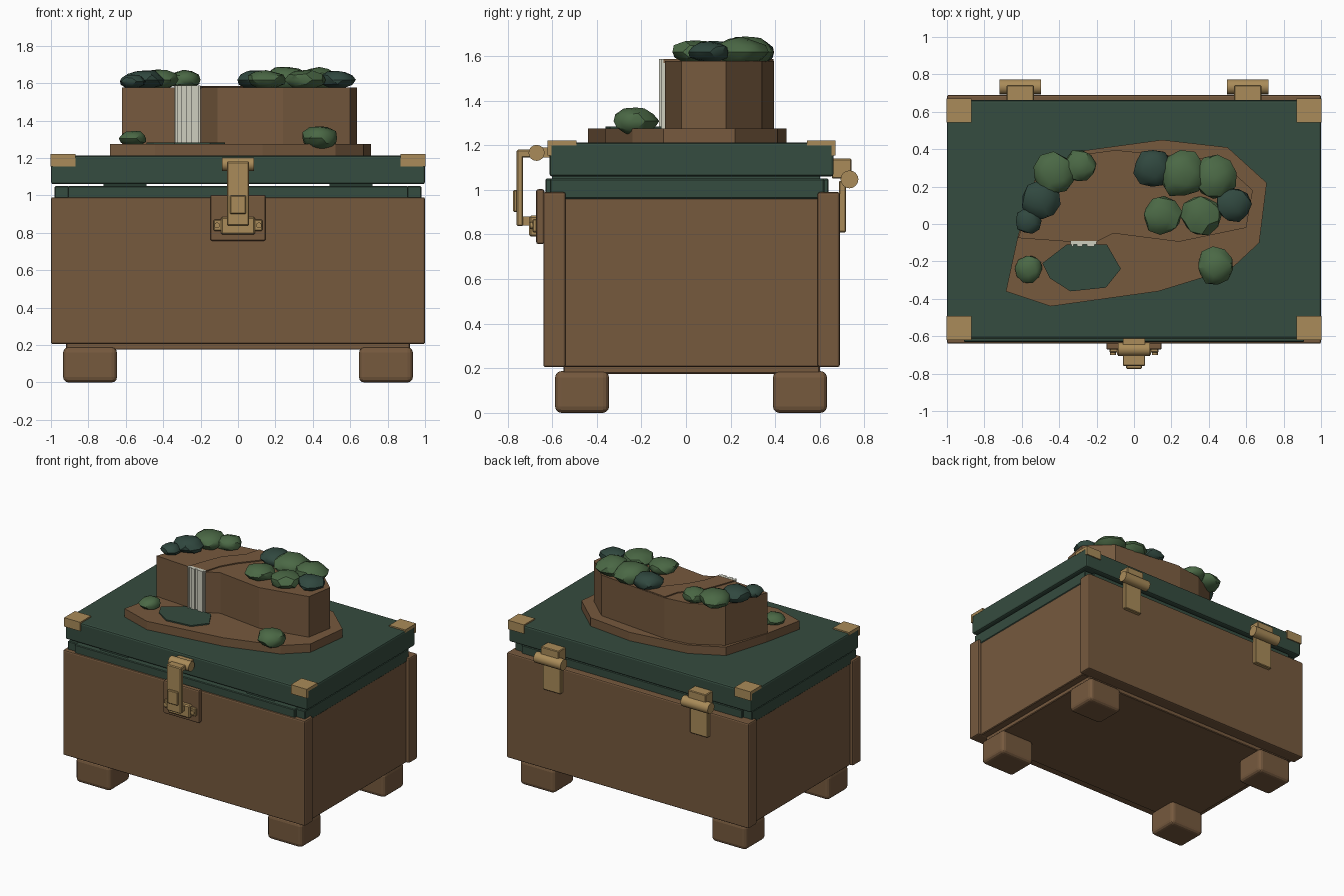
import bpy
import bmesh
import math
import random
from mathutils import Vector

random.seed(4)

default_cube = bpy.data.objects.get("Cube")
if default_cube:
    bpy.data.objects.remove(default_cube, do_unlink=True)


def make_material(name, red, green, blue):
    material = bpy.data.materials.new(name)
    material.use_nodes = True
    color = (red, green, blue, 1)
    material.diffuse_color = color
    material.node_tree.nodes["Principled BSDF"].inputs["Base Color"].default_value = color
    return material


wood = make_material("brown wood", .18, .1, .048)
lid_green = make_material("dark green", .036, .072, .05)
brass = make_material("brass", .4, .26, .1)
foam = make_material("pale waterfall", .62, .62, .52)
leaf_light = make_material("leaf green", .07, .14, .06)
leaf_dark = make_material("deep leaf green", .03, .065, .05)


def finish(name, bm, material):
    bmesh.ops.recalc_face_normals(bm, faces=bm.faces)
    mesh = bpy.data.meshes.new(name)
    bm.to_mesh(mesh)
    bm.free()
    mesh.materials.append(material)
    part = bpy.data.objects.new(name, mesh)
    bpy.context.scene.collection.objects.link(part)
    return part


def smooth(part):
    bpy.ops.object.select_all(action='DESELECT')
    part.select_set(True)
    bpy.context.view_layer.objects.active = part
    bpy.ops.object.shade_smooth_by_angle(angle=math.radians(32))


def box(name, x_range, y_range, z_range, material, bevel=0, segments=1):
    """Box given by its extents along each axis."""
    ranges = (x_range, y_range, z_range)
    bm = bmesh.new()
    bmesh.ops.create_cube(bm, size=1)
    for vert in bm.verts:
        vert.co = Vector([low + (high - low) * (c + .5)
                          for c, (low, high) in zip(vert.co, ranges)])
    part = finish(name, bm, material)
    if bevel:
        modifier = part.modifiers.new("Rounded edges", 'BEVEL')
        modifier.width = bevel
        modifier.segments = segments
    return part


def barrel(name, center, radius, length, material, axis='X'):
    bm = bmesh.new()
    bmesh.ops.create_cone(bm, cap_ends=True, segments=16, radius1=radius,
                          radius2=radius, depth=length)
    part = finish(name, bm, material)
    part.location = center
    if axis == 'X':
        part.rotation_euler.y = math.pi / 2
    else:
        part.rotation_euler.x = math.pi / 2
    smooth(part)
    return part


def slab(name, outline, bottom, top, material):
    """Outline in plan, raised between two heights."""
    bm = bmesh.new()
    face = bm.faces.new([bm.verts.new((x, y, bottom)) for x, y in outline])
    raised = bmesh.ops.extrude_face_region(bm, geom=[face])["geom"]
    for element in raised:
        if isinstance(element, bmesh.types.BMVert):
            element.co.z = top
    return finish(name, bm, material)


def bush(name, center, radius, height, material):
    """Irregular squashed low-poly ball."""
    bm = bmesh.new()
    bmesh.ops.create_icosphere(bm, subdivisions=2, radius=1)
    for vert in bm.verts:
        jitter = random.uniform(.9, 1.07)
        vert.co = Vector((vert.co.x * radius, vert.co.y * radius, vert.co.z * height)) * jitter
    part = finish(name, bm, material)
    part.location = center
    part.rotation_euler.z = random.uniform(0, math.pi)
    smooth(part)


# Chest body
body_z = (.205, .99)
box("front_panel", (-1, 1), (-.64, -.54), body_z, wood, .01, 2)
box("back_panel", (-1, 1), (.59, .69), body_z, wood, .01, 2)
box("bottom_panel", (-.92, .92), (-.55, .6), (.175, .25), wood, .005)
for side, sign in (("left", 1), ("right", -1)):
    box(side + "_panel", sorted((sign * .9, sign * .975)), (-.545, .595), body_z, wood, .005)
    box(side + "_lip", sorted((sign * .905, sign * .98)), (-.61, .62), (.96, 1.05), lid_green, .005)
    # Feet
    for end, y_range in (("front", (-.587, -.345)), ("back", (.39, .632))):
        box(f"{side}_{end}_foot", sorted((sign * .647, sign * .935)), y_range,
            (0, .187), wood, .028, 3)

# Lip and lid
box("front_lip", (-.91, .91), (-.63, -.55), (.96, 1.05), lid_green, .005)
box("back_lip", (-.91, .91), (.56, .64), (.96, 1.05), lid_green, .005)
box("lid", (-1, 1), (-.612, .662), (1.06, 1.212), lid_green, .012, 2)
for sign in (-1, 1):
    box("lid_spacer", sorted((sign * .49, sign * .72)), (-.6, .6), (1.045, 1.065), lid_green)

# Brass lid corners and back hinges
for side, sign in (("left", 1), ("right", -1)):
    corner_x = sorted((sign * .87, sign * 1.002))
    for end, edge, facing in (("front", -.612, -1), ("back", .662, 1)):
        outer = edge + facing * .008
        box(f"{side}_{end}_corner_top", corner_x, sorted((outer, edge - facing * .12)),
            (1.2, 1.222), brass)
        box(f"{side}_{end}_corner_flange", corner_x, sorted((outer, edge - facing * .01)),
            (1.155, 1.222), brass)
    middle = sign * .608
    leaf_x = (middle - .074, middle + .074)
    barrel(side + "_hinge_barrel", (middle, .733, 1.047), .04, .224, brass)
    box(side + "_hinge_upper_leaf", leaf_x, (.655, .742), (1.05, 1.14), brass, .005)
    box(side + "_hinge_lower_leaf", leaf_x, (.685, .718), (.81, 1.04), brass, .005)

# Front latch
box("latch_backplate", (-.148, .148), (-.672, -.635), (.757, 1.003), wood, .01, 2)
box("latch_keeper", (-.13, .13), (-.688, -.665), (.81, .87), brass, .005)
box("latch_keeper_block", (-.092, .092), (-.703, -.665), (.79, .885), brass, .008)
for sign in (-1, 1):
    barrel("latch_screw", (sign * .112, -.69, .84), .015, .02, brass, 'Y')
box("latch_strap", (-.06, .06), (-.76, -.73), (.837, 1.18), brass, .006)
box("latch_catch", (-.05, .05), (-.735, -.69), (.84, .88), brass)
box("latch_button", (-.042, .042), (-.775, -.755), (.9, 1), brass, .005)
box("latch_arm", (-.06, .06), (-.755, -.67), (1.145, 1.18), brass, .005)
barrel("latch_barrel", (0, -.67, 1.166), .036, .17, brass)
box("latch_lid_mount", (-.06, .06), (-.67, -.6), (1.145, 1.19), brass)

# Island on the lid
island = [(-.685, -.36), (-.445, -.44), (.13, -.36), (.52, -.24), (.67, -.1), (.71, .22),
          (.5, .41), (.15, .45), (-.29, .39), (-.52, .27), (-.62, -.06)]
slab("island_base", island, 1.205, 1.275, wood)
cliff = [(-.62, -.075), (-.34, -.095), (-.2, -.095), (-.11, -.05), (.24, -.095), (.6, -.02),
         (.635, .18), (.46, .34), (.16, .37), (-.1, .395), (-.29, .37), (-.5, .25)]
slab("cliff", cliff, 1.27, 1.578, wood)

# Stream, waterfall and pool
left_bank = [(-.34, -.1), (-.29, .04), (-.24, .16), (-.13, .28), (-.1, .393)]
right_bank = [(.08, .375), (0, .25), (-.1, .13), (-.165, .02), (-.2, -.1)]
slab("stream", left_bank + right_bank, 1.57, 1.586, wood)
box("waterfall", (-.34, -.2), (-.11, -.09), (1.275, 1.587), foam)
for offset, width in ((-.335, .012), (-.306, .03), (-.25, .04)):
    box("waterfall_ridge", (offset, offset + width), (-.12, -.1), (1.275, 1.587), foam)
pool = [(-.49, -.21), (-.36, -.11), (-.145, -.11), (-.07, -.24), (-.15, -.34),
        (-.34, -.36), (-.45, -.29)]
slab("pool", pool, 1.27, 1.284, lid_green)

# Bushes: place, radius, half height
cliff_top = 1.618
light_bushes = [(-.43, .27, cliff_top, .115, .058), (-.29, .31, cliff_top, .09, .05),
                (.26, .27, cliff_top, .13, .075), (.435, .25, cliff_top, .115, .065),
                (.15, .045, cliff_top, .105, .05), (.36, .045, cliff_top, .11, .055),
                (-.56, -.24, 1.305, .075, .042), (.435, -.225, 1.308, .1, .064)]
dark_bushes = [(-.5, .13, cliff_top, .105, .055), (-.565, .015, 1.61, .07, .038),
               (.1, .3, cliff_top, .105, .055), (.53, .105, cliff_top, .095, .05)]
for material, group in ((leaf_light, light_bushes), (leaf_dark, dark_bushes)):
    for x, y, z, radius, height in group:
        bush("bush", (x, y, z), radius, height, material)
